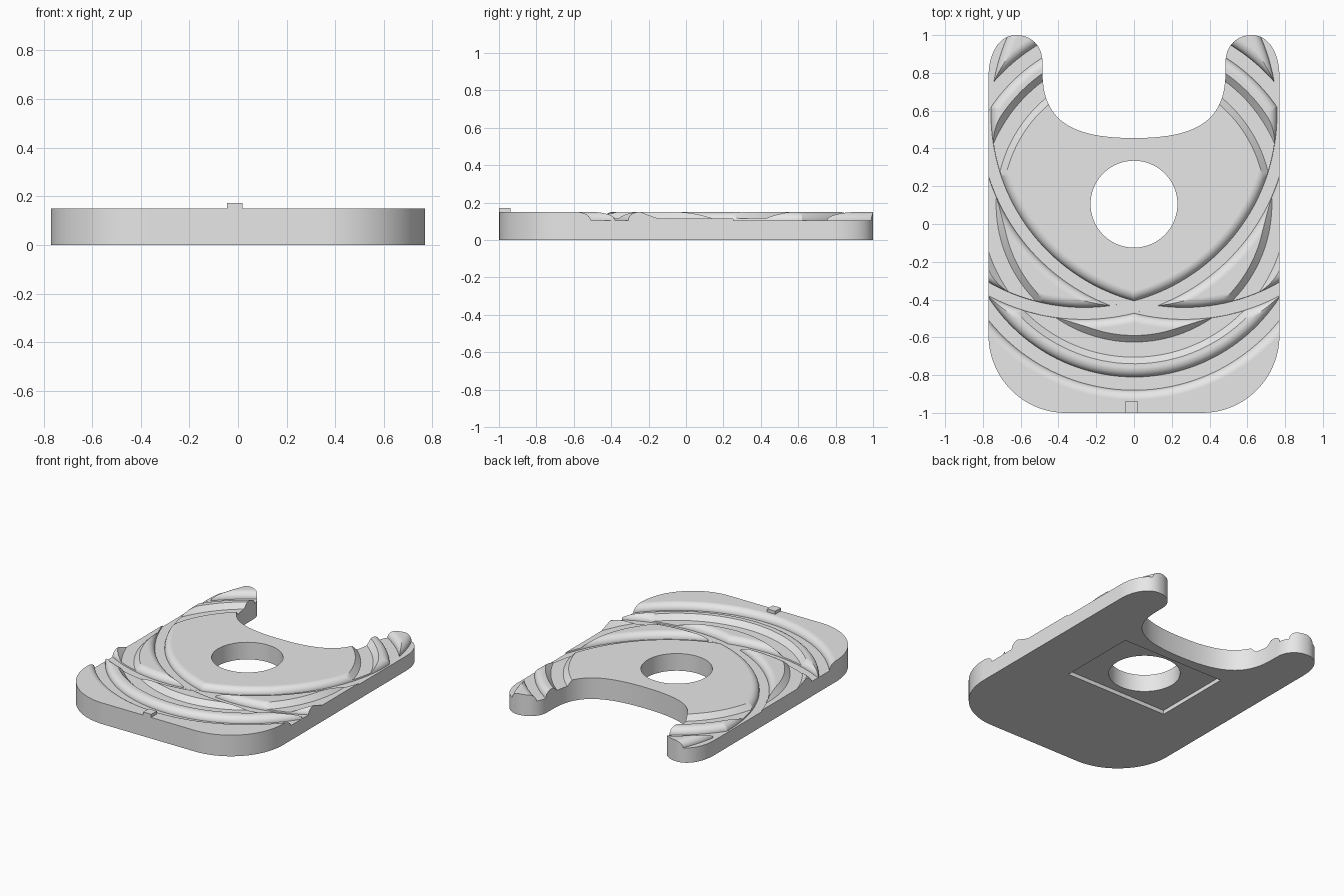
import bpy, bmesh, math
from mathutils import Vector
from mathutils.geometry import interpolate_bezier

if "Cube" in bpy.data.objects:
    bpy.data.objects.remove(bpy.data.objects["Cube"])

TOP = 0.15
FLOOR = 0.105
HOLE = (0.0, 0.105)

grey = bpy.data.materials.new("plain grey")
grey.diffuse_color = (0.8, 0.8, 0.8, 1)
grey.use_nodes = True
grey.node_tree.nodes["Principled BSDF"].inputs["Base Color"].default_value = grey.diffuse_color


def make(name, bm):
    bmesh.ops.recalc_face_normals(bm, faces=bm.faces)
    me = bpy.data.meshes.new(name)
    bm.to_mesh(me)
    bm.free()
    me.materials.append(grey)
    ob = bpy.data.objects.new(name, me)
    bpy.context.collection.objects.link(ob)
    return ob


def prism(name, pts, z0, z1):
    bm = bmesh.new()
    face = bm.faces.new([bm.verts.new((x, y, z0)) for x, y in pts])
    ext = bmesh.ops.extrude_face_region(bm, geom=[face])
    moved = [v for v in ext["geom"] if isinstance(v, bmesh.types.BMVert)]
    bmesh.ops.translate(bm, verts=moved, vec=(0, 0, z1 - z0))
    return make(name, bm)


def box(name, x0, x1, y0, y1, z0, z1):
    return prism(name, [(x0, y0), (x1, y0), (x1, y1), (x0, y1)], z0, z1)


def lathe(name, center, profile, n=160):
    """Closed (radius, z) profile swept around a vertical axis."""
    bm = bmesh.new()
    rings = []
    for i in range(n):
        a = 2 * math.pi * (i + 0.37) / n
        rings.append([bm.verts.new((center[0] + r * math.cos(a),
                                    center[1] + r * math.sin(a), z)) for r, z in profile])
    m = len(profile)
    for i in range(n):
        a, b = rings[i], rings[(i + 1) % n]
        for j in range(m):
            k = (j + 1) % m
            bm.faces.new((a[j], b[j], b[k], a[k]))
    return make(name, bm)


def groove(name, center, r0, r1, width, floor, rounded):
    """Ring cutter: flat floor r0..r1, rounded or chamfered shoulders."""
    steps = 9 if rounded else 1
    side = []
    for i in range(steps + 1):
        t = i / steps
        if rounded:
            a = t * math.pi / 2
            side.append((width * (1 - math.cos(a)), floor + (TOP - floor) * math.sin(a)))
        else:
            side.append((width * t, floor + (TOP - floor) * t))
    side.append((width, TOP + 0.1))
    profile = [(r0 - d, z) for d, z in reversed(side)] + [(r1 + d, z) for d, z in side]
    return lathe(name, center, profile)


def cut(target, cutter):
    mod = target.modifiers.new("cut", "BOOLEAN")
    mod.operation = "DIFFERENCE"
    mod.solver = "EXACT"
    mod.object = cutter
    bpy.context.view_layer.objects.active = target
    bpy.ops.object.modifier_apply(modifier=mod.name)
    bpy.data.objects.remove(cutter)


# Plate outline: right half from front middle to notch middle, then mirrored
curves = [
    ((0.36, -1), (0.586, -1), (0.77, -0.816), (0.77, -0.59)),
    ((0.77, 0.78), (0.77, 0.91), (0.71, 1.0), (0.625, 1.0)),
    ((0.625, 1.0), (0.54, 1.0), (0.485, 0.94), (0.485, 0.86)),
    ((0.484, 0.78), (0.475, 0.54), (0.32, 0.455), (0, 0.455)),
]
half = []
for c in curves:
    p = [Vector((x, y, 0)) for x, y in c]
    for q in interpolate_bezier(p[0], p[1], p[2], p[3], 24):
        if not half or (Vector(half[-1]) - q.xy).length > 1e-4:
            half.append((q.x, q.y))
outline = half + [(-x, y) for x, y in reversed(half[:-1])]
plate = prism("plate", outline, 0, TOP)

# Concentric grooves around the hole
cut(plate, groove("inner_ring_groove", HOLE, 0.73, 0.81, 0.035, FLOOR + 0.01, False))
cut(plate, groove("outer_ring_groove", HOLE, 0.915, 0.985, 0.05, FLOOR, True))

# Crossing arc grooves, one per side
for s, dz in ((-1, 0.0003), (1, 0.0006)):
    cut(plate, groove("arc_groove", (s * 0.265, 0.58), 1.022, 1.085, 0.05, FLOOR + dz, True))

# Round through hole
circle = [(HOLE[0] + 0.23 * math.cos(2 * math.pi * i / 96),
           HOLE[1] + 0.23 * math.sin(2 * math.pi * i / 96)) for i in range(96)]
cut(plate, prism("hole_cutter", circle, -0.1, 0.3))

# Shallow rectangular pocket underneath
cut(plate, box("pocket_cutter", -0.4, 0.4, HOLE[1] - 0.285, HOLE[1] + 0.285, -0.1, 0.028))

# Small marker tab on the front edge
box("front_tab", -0.045, 0.018, -1.0, -0.937, 0.14, 0.172)

# Smooth the curved walls, keep the crisp edges
bpy.ops.object.select_all(action="DESELECT")
plate.select_set(True)
bpy.context.view_layer.objects.active = plate
bpy.ops.object.shade_smooth_by_angle(angle=math.radians(30))
wn = plate.modifiers.new("weighted_normals", "WEIGHTED_NORMAL")
wn.keep_sharp = True
